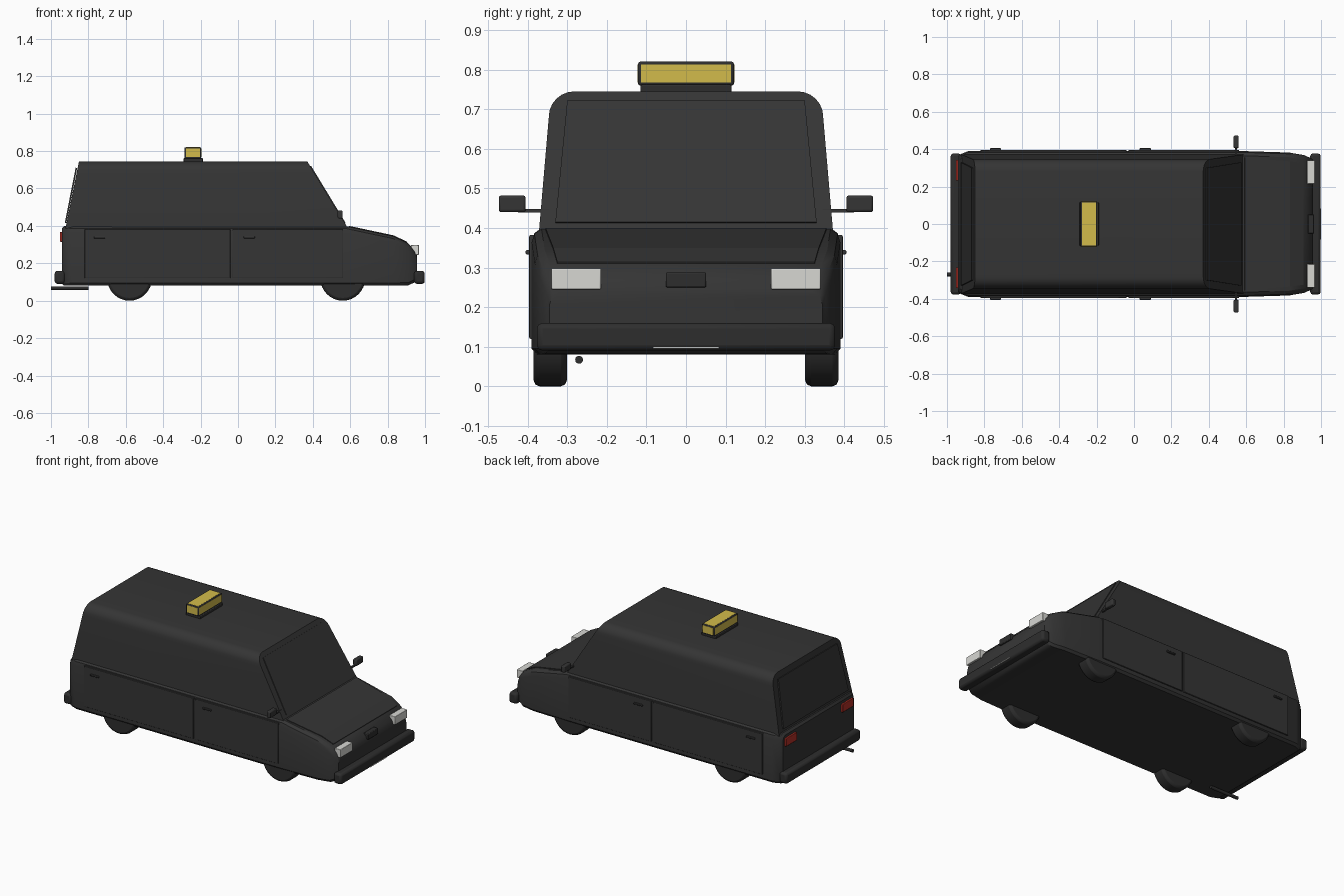
import bpy, bmesh, math
from mathutils import Vector

cube = bpy.data.objects.get("Cube")
if cube:
    bpy.data.objects.remove(cube, do_unlink=True)


def material(name, rgb):
    m = bpy.data.materials.new(name)
    m.use_nodes = True
    m.diffuse_color = (*rgb, 1)
    m.node_tree.nodes["Principled BSDF"].inputs["Base Color"].default_value = (*rgb, 1)
    return m


PAINT = material("black paint", (0.035, 0.035, 0.035))
RUBBER = material("dark rubber", (0.027, 0.027, 0.027))
YELLOW = material("sign yellow", (0.65, 0.50, 0.07))
LAMP = material("lamp white", (0.68, 0.68, 0.65))
RED = material("tail red", (0.45, 0.03, 0.02))


def finish(bm, name, mat, bevel=0.0):
    bmesh.ops.recalc_face_normals(bm, faces=bm.faces)
    me = bpy.data.meshes.new(name)
    bm.to_mesh(me)
    bm.free()
    ob = bpy.data.objects.new(name, me)
    bpy.context.collection.objects.link(ob)
    me.materials.append(mat)
    bpy.ops.object.select_all(action='DESELECT')
    ob.select_set(True)
    bpy.context.view_layer.objects.active = ob
    bpy.ops.object.shade_smooth_by_angle(angle=math.radians(32))
    if bevel:
        b = ob.modifiers.new("Bevel", 'BEVEL')
        b.width, b.segments = bevel, 2
    return ob


def box(name, x, y, z, mat=PAINT, bevel=0.0):
    """Box given as three (low, high) ranges."""
    bm = bmesh.new()
    bmesh.ops.create_cube(bm, size=1)
    for v in bm.verts:
        v.co = Vector([(r[0] + r[1]) / 2 + c * (r[1] - r[0]) for r, c in zip((x, y, z), v.co)])
    return finish(bm, name, mat, bevel)


def pair(name, x, y, z, mat=PAINT, bevel=0.0):
    """The same box on the left (+y) and right (-y) of the car."""
    box(name + "_a", x, y, z, mat, bevel)
    box(name + "_b", x, (-y[1], -y[0]), z, mat, bevel)


def loft(name, rings, mat=PAINT, bevel=0.0):
    bm = bmesh.new()
    loops = [[bm.verts.new(p) for p in ring] for ring in rings]
    n = len(loops[0])
    for a, b in zip(loops, loops[1:]):
        for i in range(n):
            bm.faces.new((a[i], a[(i + 1) % n], b[(i + 1) % n], b[i]))
    bm.faces.new(loops[0])
    bm.faces.new(loops[-1])
    return finish(bm, name, mat, bevel)


def panel(name, low, high, offset, mat=PAINT):
    """Thin sloping panel between two (x, half width, z) edges."""
    pts = [Vector((e[0], s * e[1], e[2])) for e, s in ((low, -1), (low, 1), (high, 1), (high, -1))]
    d = Vector(offset)
    return loft(name, [[p - d for p in pts], [p + d for p in pts]], mat)


def cylinder(name, centre, radius, length, axis, mat, bevel=0.0, sides=32):
    bm = bmesh.new()
    bmesh.ops.create_cone(bm, cap_ends=True, segments=sides, radius1=radius, radius2=radius, depth=length)
    ob = finish(bm, name, mat, bevel)
    ob.location = centre
    ob.rotation_euler = Vector(axis).to_track_quat('Z', 'Y').to_euler()
    return ob


# Lower body: stations of x, half width, bottom, top
stations = [(-0.942, 0.362, 0.09, 0.385), (-0.93, 0.372, 0.08, 0.398), (-0.885, 0.39, 0.08, 0.40),
            (0.58, 0.39, 0.08, 0.398), (0.83, 0.382, 0.08, 0.345), (0.91, 0.368, 0.082, 0.307),
            (0.945, 0.352, 0.098, 0.27), (0.957, 0.345, 0.115, 0.24)]
rings = []
for x, w, lo, hi in stations:
    half = [(w - 0.012, lo), (w, lo + 0.015), (w, hi - 0.035), (w - 0.007, hi - 0.013), (w - 0.025, hi)]
    rings.append([(x, y, z) for y, z in half] + [(x, -y, z) for y, z in reversed(half)])
loft("lower_body", rings)

# Cabin: rounded roof section with raked ends
half = [(0.372, 0.385), (0.347, 0.675)]
half += [(0.282 + 0.065 * math.cos(a), 0.68 + 0.065 * math.sin(a))
         for a in (math.radians(15 * i) for i in range(1, 7))]
section = half + [(-y, z) for y, z in reversed(half)]


def rake(z):
    t = (z - 0.40) / 0.345
    return -0.92 + 0.07 * t, 0.58 - 0.21 * t


loft("cabin", [[(rake(z)[k], y, z) for y, z in section] for k in (0, 1)])

# Glazing and hood panels
panel("windscreen", (0.573, 0.33, 0.413), (0.387, 0.30, 0.72), (0.003, 0, 0.002))
panel("rear_window", (-0.922, 0.33, 0.415), (-0.864, 0.30, 0.71), (-0.004, 0, 0.001))
panel("hood", (0.905, 0.325, 0.311), (0.832, 0.335, 0.346), (0.001, 0, 0.003))
panel("hood_rear", (0.832, 0.335, 0.346), (0.592, 0.355, 0.397), (0.001, 0, 0.003))

# Doors, handles and mirrors
pair("rear_door", (-0.82, -0.04), (0.38, 0.396), (0.12, 0.382), bevel=0.003)
pair("front_door", (-0.03, 0.562), (0.38, 0.396), (0.12, 0.382), bevel=0.003)
pair("rear_handle", (-0.77, -0.71), (0.39, 0.405), (0.333, 0.344), bevel=0.003)
pair("front_handle", (0.03, 0.09), (0.39, 0.405), (0.333, 0.344), bevel=0.003)
pair("mirror_stem", (0.54, 0.552), (0.345, 0.425), (0.439, 0.448))
pair("mirror", (0.533, 0.56), (0.405, 0.473), (0.44, 0.482), bevel=0.006)

# Bumpers, grille badge plate and number strip
box("front_bumper", (0.942, 0.998), (-0.377, 0.377), (0.09, 0.16), RUBBER, 0.014)
box("rear_bumper", (-0.98, -0.925), (-0.377, 0.377), (0.09, 0.16), RUBBER, 0.014)
box("nose_plate", (0.93, 0.963), (-0.051, 0.051), (0.25, 0.288), RUBBER, 0.004)
box("number_strip", (0.99, 1.0), (-0.083, 0.083), (0.096, 0.099), LAMP)

# Lamps
pair("headlight", (0.925, 0.967), (0.215, 0.34), (0.245, 0.298), LAMP, 0.003)
pair("tail_light", (-0.953, -0.92), (0.232, 0.343), (0.315, 0.367), RED, 0.003)

# Wheels and exhaust
for x, end in ((-0.58, "rear"), (0.56, "front")):
    for side in (1, -1):
        cylinder(end + "_wheel", (x, side * 0.343, 0.12), 0.12, 0.084, (0, 1, 0), RUBBER, 0.015)
cylinder("exhaust_pipe", (-0.9, -0.27, 0.067), 0.01, 0.2, (1, 0, 0), RUBBER, sides=12)

# Roof sign: dark frame with a yellow face on each side
box("sign_base", (-0.292, -0.188), (-0.115, 0.115), (0.74, 0.762), RUBBER, 0.004)
fx, fy, fz = (-0.286, -0.197), (-0.121, 0.121), (0.76, 0.82)
box("sign_frame", fx, fy, fz, RUBBER, 0.005)


def grow(r, d):
    return r[0] - d, r[1] + d


box("sign_end_faces", grow(fx, -0.007), grow(fy, 0.001), grow(fz, -0.007), YELLOW)
box("sign_long_faces", grow(fx, 0.001), grow(fy, -0.007), grow(fz, -0.007), YELLOW)
box("sign_top_face", grow(fx, -0.007), grow(fy, -0.007), (0.80, 0.821), YELLOW)
